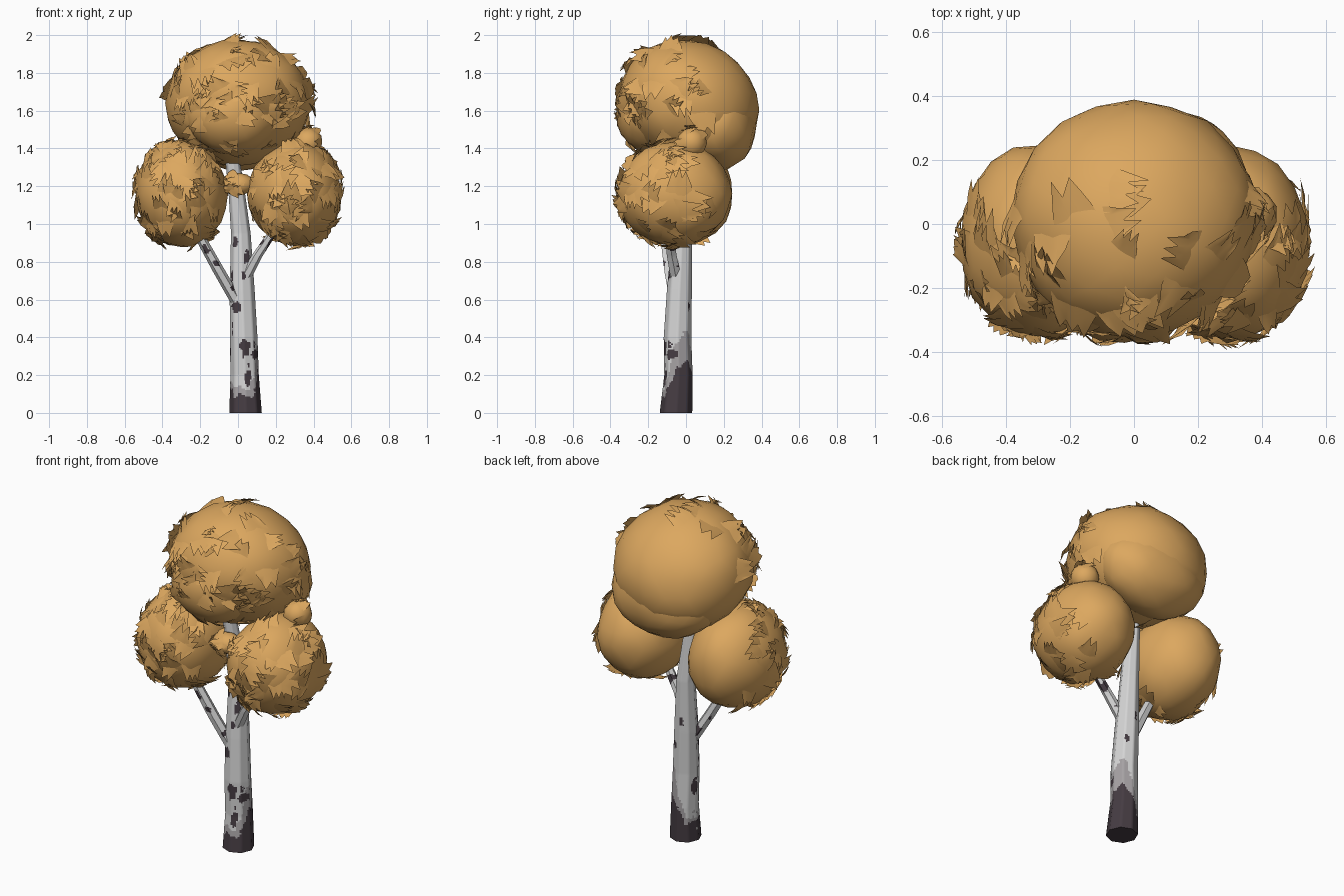
import bpy, bmesh, math, random
from mathutils import Vector, noise

if "Cube" in bpy.data.objects:
    bpy.data.objects.remove(bpy.data.objects["Cube"])

random.seed(7)


def material(name, rgb):
    m = bpy.data.materials.new(name)
    m.diffuse_color = (*rgb, 1)
    m.use_nodes = True
    m.node_tree.nodes["Principled BSDF"].inputs["Base Color"].default_value = m.diffuse_color
    return m


LEAF = material("ochre leaves", (0.72, 0.39, 0.115))
PALE = material("pale bark", (0.66, 0.66, 0.66))
GREY = material("grey bark", (0.38, 0.36, 0.37))
DARK = material("dark bark", (0.06, 0.045, 0.055))


def finish(bm, name, mats, angle=60):
    me = bpy.data.meshes.new(name)
    bm.to_mesh(me)
    bm.free()
    for m in mats:
        me.materials.append(m)
    ob = bpy.data.objects.new(name, me)
    bpy.context.collection.objects.link(ob)
    bpy.ops.object.select_all(action='DESELECT')
    ob.select_set(True)
    bpy.context.view_layer.objects.active = ob
    bpy.ops.object.shade_smooth_by_angle(angle=math.radians(angle))
    return ob


# Ragged leaf flap that lifts off the surface of a unit ball
def flap(bm, d, place, size, lift):
    t = d.orthogonal().normalized()
    s = d.cross(t)
    a = random.uniform(0, math.tau)
    u = t * math.cos(a) + s * math.sin(a)
    v = d.cross(u)
    n = random.choice((3, 4, 5))
    rows = []
    for k, f in enumerate((-0.5, 0.1, 0.55)):
        row = []
        for i in range(n + 1):
            w = (i / n - 0.5) * size * 1.5 * (1 - 0.25 * k)
            along = f * size
            r = (0.97, 1.015, 1 + lift * 0.6)[k]
            if k == 2:  # zigzag tips
                along += size * (0.3 if i % 2 else -0.15) * random.uniform(0.6, 1.3)
                r += lift * random.uniform(0, 0.5) * (i % 2)
            row.append(bm.verts.new(place((d + u * along + v * w).normalized() * r)))
        rows.append(row)
    for r0, r1 in zip(rows, rows[1:]):
        for i in range(n):
            f = bm.faces.new((r0[i], r0[i + 1], r1[i + 1], r1[i]))
            f.normal_update()
            if f.normal.dot(place(d) - place(Vector())) < 0:
                f.normal_flip()


# Leaf clump: faceted, slightly lumpy ball with flaps on its outer front side
def clump(name, centre, radii, flaps, bias, size=0.33, lift=0.11, shear=0.0, sub=3):
    c = Vector(centre)

    def place(p):
        q = Vector((p.x * radii[0], p.y * radii[1], p.z * radii[2]))
        q.z -= shear * q.y
        return c + q

    bm = bmesh.new()
    bmesh.ops.create_icosphere(bm, subdivisions=sub, radius=1)
    for v in bm.verts:
        p = v.co.normalized()
        v.co = place(p * (1 + 0.05 * noise.noise(p * 2.2 + c * 5)))
    bias = Vector(bias)
    done = 0
    while done < flaps:
        d = Vector([random.gauss(0, 1) for _ in range(3)]).normalized()
        if d.dot(bias) > random.uniform(-0.35, 0.35):
            flap(bm, d, place, size * random.uniform(0.6, 1.2), lift)
            done += 1
    finish(bm, name, [LEAF])


clump("top_crown", (0, 0.02, 1.64), (0.385, 0.37, 0.335), 60, (0, -0.8, 0.1), 0.3, shear=0.1)
clump("top_crown_back", (0.02, 0.17, 1.52), (0.32, 0.20, 0.235), 3, (0, -1, 0), 0.2, 0.05)
clump("top_crown_front", (-0.03, -0.17, 1.58), (0.25, 0.20, 0.21), 28, (0, -0.8, -0.1), 0.4)
clump("left_crown", (-0.30, -0.05, 1.16), (0.245, 0.30, 0.285), 65, (-0.5, -0.7, -0.1))
clump("right_crown", (0.30, -0.06, 1.16), (0.25, 0.30, 0.275), 65, (0.5, -0.7, -0.1))
clump("right_tuft", (0.37, 0.03, 1.43), (0.08, 0.08, 0.08), 6, (0.5, -0.4, 0.4), 0.7, 0.3, sub=2)
clump("middle_tuft", (0.0, -0.10, 1.21), (0.09, 0.07, 0.06), 8, (0, -0.6, 0), 0.8, 0.35, sub=2)


# Bark stains: (x-direction angle in degrees, height, angular half width, half height)
PATCHES = [(-85, 0.35, 24, 0.06), (-75, 0.20, 16, 0.05), (-125, 0.56, 30, 0.035),
           (-80, 0.73, 14, 0.02), (-130, 0.90, 20, 0.035), (-150, 0.45, 14, 0.04),
           (-25, 0.33, 28, 0.05), (-55, 0.83, 25, 0.05), (60, 0.56, 14, 0.03),
           (170, 0.33, 22, 0.06), (100, 0.72, 15, 0.03), (-150, 0.72, 14, 0.03)]


def trunk_colour(p, ang):
    n = noise.noise(p * 22) + 0.5 * noise.noise(p * 60)
    back = max(0, math.cos(math.radians(ang - 35)))
    if p.z < 0.10 + 0.17 * back + 0.04 * n:
        return 2
    for a, z, da, dz in PATCHES:
        off = (ang - a + 180) % 360 - 180
        if (off / da) ** 2 + ((p.z - z) / dz) ** 2 + 1.1 * n < 0.75:
            return 2
    if p.z < 0.15 + 0.28 * back + 0.05 * n:
        return 1
    return 0


def branch_colour(p, ang):
    return 2 if noise.noise(p * 17 + Vector((3, 1, 0))) > 0.36 else 0


# Tapered limb along a path of (x, y, z, radius), many-faced so stains can be cut in
def limb(name, path, sides, colour, around=48, step=0.008):
    bm = bmesh.new()
    rings = []
    for a, b in zip(path, path[1:]):
        length = (Vector(b[:3]) - Vector(a[:3])).length
        count = max(2, int(length / step))
        for k in range(count + (b is path[-1])):
            x, y, z, r = (p + (q - p) * k / count for p, q in zip(a, b))
            ring = []
            for i in range(around):
                t = math.tau * i / around
                half = math.pi / sides
                rr = r * math.cos(half) / math.cos((t % (2 * half)) - half)
                ring.append(bm.verts.new((x + rr * math.cos(t), y + rr * math.sin(t), z)))
            rings.append(ring)
    for r0, r1 in zip(rings, rings[1:]):
        for i in range(around):
            j = (i + 1) % around
            f = bm.faces.new((r0[i], r0[j], r1[j], r1[i]))
            f.material_index = colour(f.calc_center_median(), math.degrees(math.tau * (i + 0.5) / around))
    bm.faces.new(list(reversed(rings[0]))).material_index = 2
    bm.faces.new(rings[-1])
    finish(bm, name, [PALE, GREY, DARK], 50)


limb("trunk", [(0.04, -0.053, 0, 0.086), (0.035, -0.04, 0.2, 0.075), (0.03, -0.045, 0.4, 0.073),
               (0.022, -0.035, 0.65, 0.066), (0.015, -0.02, 0.95, 0.052),
               (-0.01, -0.03, 1.2, 0.042), (-0.045, -0.05, 1.45, 0.036)], 8, trunk_colour)
limb("left_branch", [(0.01, -0.05, 0.56, 0.036), (-0.10, -0.085, 0.75, 0.034),
                     (-0.20, -0.11, 0.93, 0.030), (-0.27, -0.11, 1.08, 0.024)], 6, branch_colour, 24)
limb("right_branch", [(0.03, -0.05, 0.70, 0.034), (0.10, -0.075, 0.83, 0.030),
                      (0.18, -0.09, 0.95, 0.026), (0.26, -0.09, 1.08, 0.022)], 6, branch_colour, 24)
